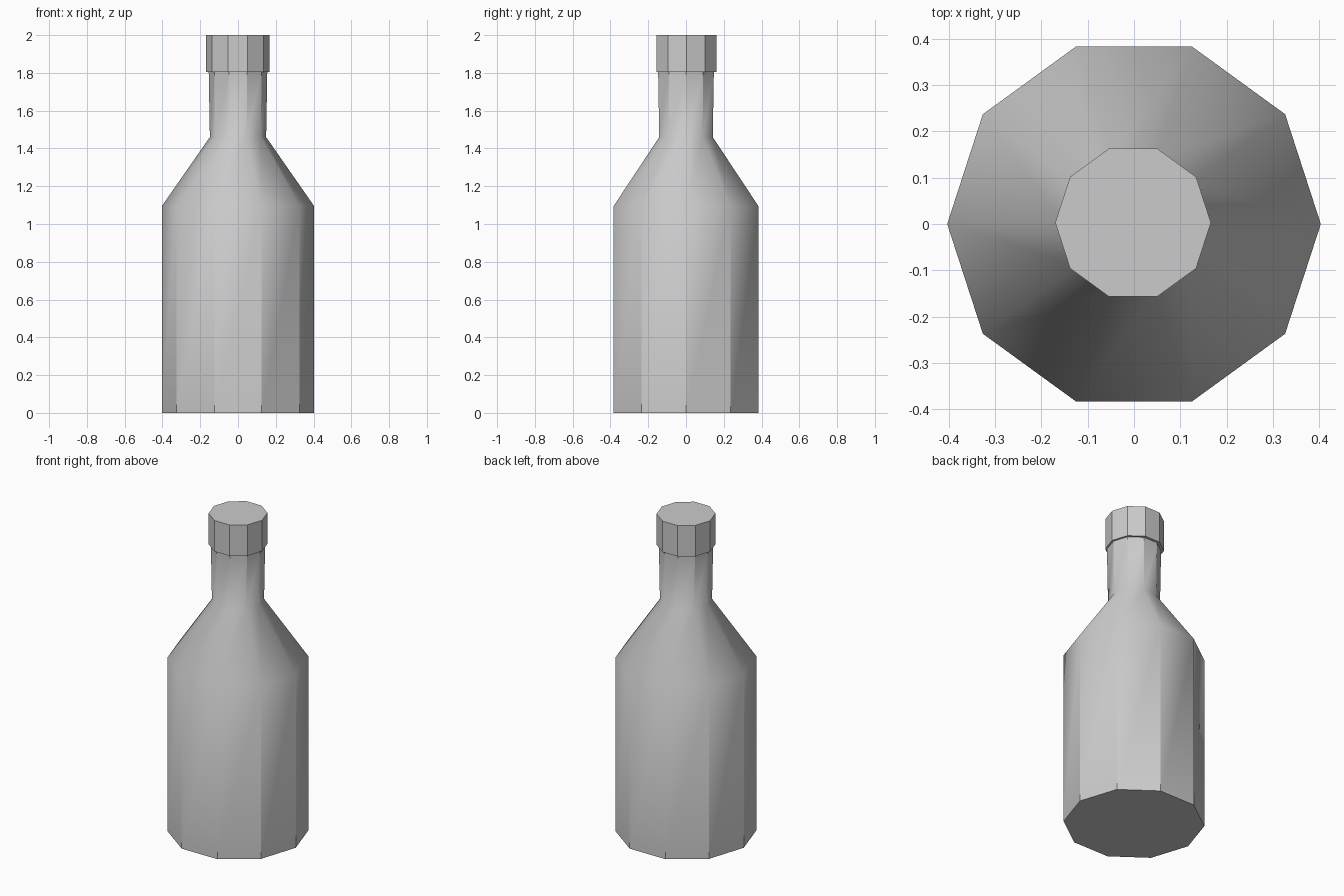
import bpy, bmesh
from math import cos, sin, pi, radians

if "Cube" in bpy.data.objects:
    bpy.data.objects.remove(bpy.data.objects["Cube"])

SIDES = 10


def lathe(name, profile, centre=(0, 0), smooth=None):
    """Closed ten-sided solid from (radius, height) rings."""
    bm = bmesh.new()
    rings = []
    for r, z in profile:
        rings.append([bm.verts.new((centre[0] + r * cos(2 * pi * i / SIDES),
                                    centre[1] + r * sin(2 * pi * i / SIDES), z))
                      for i in range(SIDES)])
    for low, high in zip(rings, rings[1:]):
        for i in range(SIDES):
            j = (i + 1) % SIDES
            bm.faces.new((low[i], low[j], high[j], high[i]))
    bm.faces.new(rings[0][::-1])
    bm.faces.new(rings[-1])
    mesh = bpy.data.meshes.new(name)
    bm.to_mesh(mesh)
    bm.free()
    obj = bpy.data.objects.new(name, mesh)
    bpy.context.collection.objects.link(obj)
    if smooth:
        bpy.ops.object.select_all(action='DESELECT')
        obj.select_set(True)
        bpy.context.view_layer.objects.active = obj
        bpy.ops.object.shade_smooth_by_angle(angle=radians(smooth))
    return obj


# Body, sloping shoulder and slightly flared neck
lathe("bottle", [(0.403, 0), (0.403, 1.095), (0.149, 1.46), (0.155, 1.805)], smooth=35)

# Cap, a touch wider than the neck
lathe("cap", [(0.168, 1.805), (0.168, 2.0)], centre=(-0.002, 0.003))
